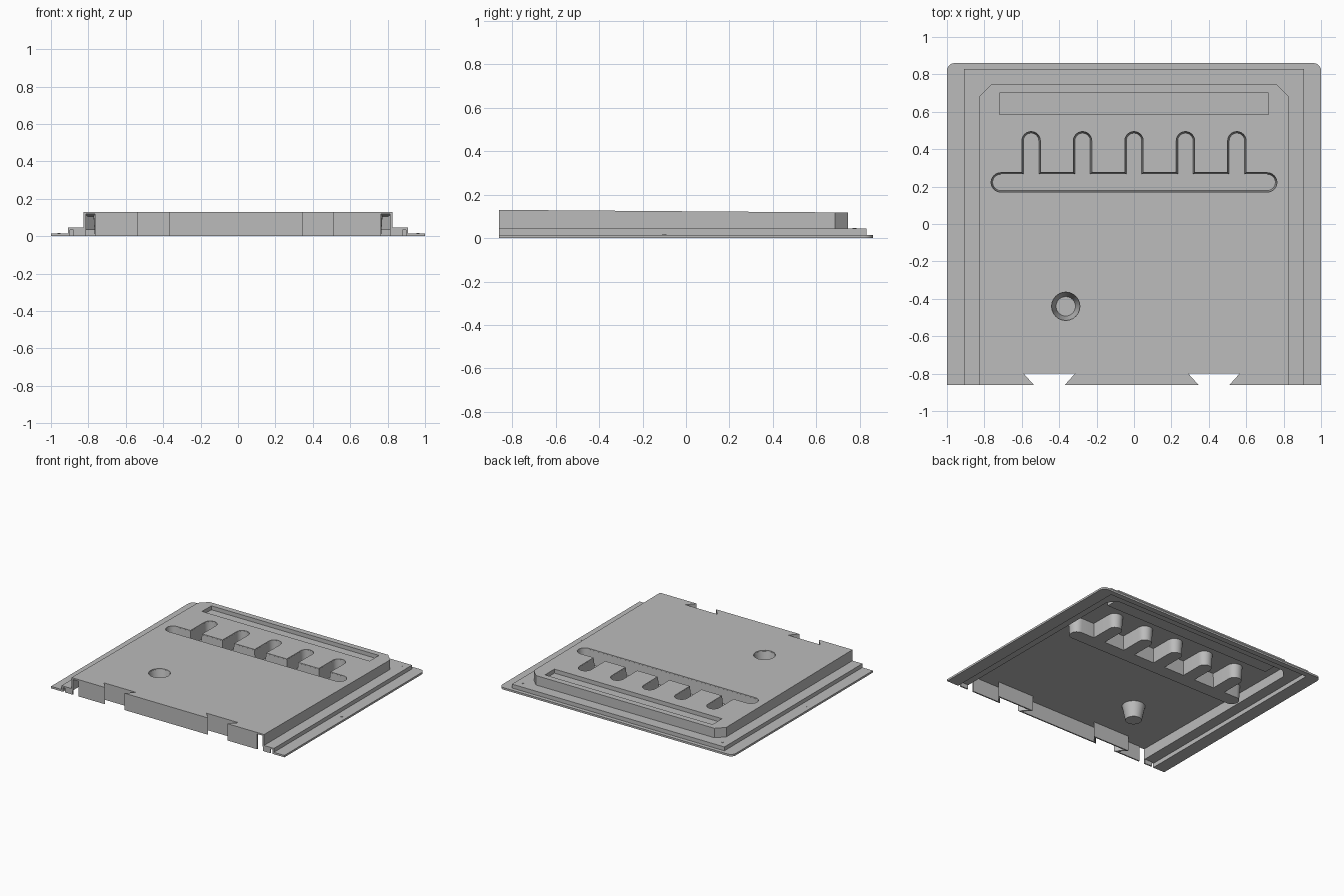
import bpy, bmesh, math

cube = bpy.data.objects.get("Cube")
if cube:
    bpy.data.objects.remove(cube, do_unlink=True)

grey = bpy.data.materials.new("plain grey")
grey.use_nodes = True
grey.diffuse_color = (0.5, 0.5, 0.5, 1)
grey.node_tree.nodes["Principled BSDF"].inputs["Base Color"].default_value = (0.5, 0.5, 0.5, 1)

T = 0.012        # sheet thickness
FRONT = -0.86
OPEN = -0.95     # cutters run past the front edge


def deck(y):
    """Height of the gently sloping deck."""
    return 0.13 - 0.0075 * (y - FRONT)


def prism(name, pts, z0, z1, low=None):
    """Prism from an outline; z1 may be a function of y, low is a drafted bottom outline."""
    top_z = z1 if callable(z1) else (lambda y: z1)
    bm = bmesh.new()
    bottom = [bm.verts.new((x, y, z0)) for x, y in (low or pts)]
    top = [bm.verts.new((x, y, top_z(y))) for x, y in pts]
    bm.faces.new(bottom[::-1])
    bm.faces.new(top)
    n = len(pts)
    for i in range(n):
        j = (i + 1) % n
        bm.faces.new((bottom[i], bottom[j], top[j], top[i]))
    bmesh.ops.recalc_face_normals(bm, faces=bm.faces)
    mesh = bpy.data.meshes.new(name)
    bm.to_mesh(mesh)
    bm.free()
    mesh.materials.append(grey)
    ob = bpy.data.objects.new(name, mesh)
    bpy.context.collection.objects.link(ob)
    return ob


def cut(ob, *cutters):
    """Subtract the cutters, bake the result and delete them."""
    for c in cutters:
        c.hide_render = True
        mod = ob.modifiers.new("cut", 'BOOLEAN')
        mod.operation = 'DIFFERENCE'
        mod.solver = 'EXACT'
        mod.object = c
    bpy.context.view_layer.update()
    graph = bpy.context.evaluated_depsgraph_get()
    baked = bpy.data.meshes.new_from_object(ob.evaluated_get(graph))
    ob.modifiers.clear()
    ob.data = baked
    for c in cutters:
        bpy.data.objects.remove(c, do_unlink=True)
    return ob


def rect(x, y0, y1):
    return [(-x, y0), (x, y0), (x, y1), (-x, y1)]


def arc(cx, cy, r, a0, a1, n=12):
    angles = [math.radians(a0 + (a1 - a0) * i / n) for i in range(n + 1)]
    return [(cx + r * math.cos(a), cy + r * math.sin(a)) for a in angles]


def raised_outline(d=0, front=FRONT):
    x, y, c = 0.825 - d, 0.745 - d, 0.06
    return [(-x, front), (x, front), (x, y - c), (x - c, y), (c - x, y), (-x, y - c)]


def comb(d=0):
    """Long slot with five round-ended fingers, offset outward by d."""
    r, f, cy = 0.0525 + d, 0.05 + d, 0.2225
    pts = arc(-0.7125, cy, r, 270, 90) + []
    for i in range(5):
        cx = -0.55 + 0.275 * i
        pts += [(cx - f, cy + r)] + arc(cx, 0.445, f, 180, 0) + [(cx + f, cy + r)]
    return pts + arc(0.7125, cy, r, 90, -90)


def cup(r):
    return arc(-0.365, -0.44, r, 0, 345, 23)


def notch(cx, d=0):
    """Dovetail path along the front edge, offset into the panel by d."""
    y0, y1 = FRONT + d, -0.80 + d
    a, b = 0.083 + 2.2 * d, 0.137 + 2.2 * d
    return [(cx - a, y0), (cx - b, y1), (cx + b, y1), (cx + a, y0)]


NOTCHES = (-0.4525, 0.4275)


def notch_cutter(cx):
    p = notch(cx)
    return prism("notch_cutter", [(p[0][0], OPEN)] + p + [(p[3][0], OPEN)], -0.1, 0.3)


# Outer flange with rounded rear corners
flange = [(-1, FRONT), (1, FRONT)] + arc(0.96, 0.82, 0.04, 0, 90, 6) + arc(-0.96, 0.82, 0.04, 90, 180, 6)
cut(prism("outer_flange", flange, 0, 0.015),
    prism("flange_opening", rect(0.90, OPEN, 0.82), -0.1, 0.1))

# Low step around the raised deck
cut(prism("lower_step", rect(0.91, FRONT, 0.83), 0, 0.045),
    prism("step_hollow", rect(0.91 - T, OPEN, 0.83 - T), -0.1, 0.045 - T),
    prism("step_opening", raised_outline(T, OPEN), -0.1, 0.1))

# Raised deck shell with its openings
cut(prism("raised_deck", raised_outline(), 0.033, deck),
    prism("deck_hollow", raised_outline(T, OPEN), -0.1, lambda y: deck(y) - T),
    prism("comb_opening", comb(), -0.1, 0.2),
    prism("cup_opening", cup(0.077), -0.1, 0.2),
    prism("tray_opening", rect(0.718, 0.585, 0.70), -0.1, 0.2),
    *[notch_cutter(cx) for cx in NOTCHES])

# Comb pocket, round cup and shallow tray hanging below the deck
cut(prism("comb_pocket", comb(0.008), 0, 0.115, low=comb(0)),
    prism("comb_space", comb(0), 0.008, 0.125, low=comb(-0.009)))
cut(prism("round_cup", cup(0.083), 0.002, 0.12, low=cup(0.058)),
    prism("cup_space", cup(0.077), 0.010, 0.125, low=cup(0.052)))
cut(prism("shallow_tray", rect(0.726, 0.577, 0.708), 0.08, 0.112),
    prism("tray_space", rect(0.718, 0.585, 0.70), 0.088, 0.2))

# Front wall folded around the dovetail notches
END = 0.765
outer, inner = [(-END, FRONT)], [(-END, FRONT + 0.01)]
for cx in NOTCHES:
    outer += notch(cx)
    inner += notch(cx, 0.01)
outer.append((END, FRONT))
inner.append((END, FRONT + 0.01))
prism("front_wall", outer + inner[::-1], 0, lambda y: deck(y) - 0.002)

# Short front plates closing the step
for side, label in ((1, "left"), (-1, "right")):
    plate = [(side * x, y) for x, y in
             ((0.815, FRONT), (0.88, FRONT), (0.88, FRONT + 0.01), (0.815, FRONT + 0.01))]
    prism(label + "_step_front", plate, 0, 0.04)
    # Small triangular fixing marks
    for part, x, y, z in (("rear", 0.855, 0.775, 0.044), ("side", 0.96, -0.10, 0.014)):
        prism(label + "_" + part + "_mark", arc(side * x, y, 0.011, 0, 240, 2), z, z + 0.003)

# Smooth the rounded walls, keep the edges crisp
bpy.ops.object.select_all(action='DESELECT')
for ob in bpy.context.collection.objects:
    if ob.type == 'MESH' and grey.name in ob.data.materials:
        ob.select_set(True)
        bpy.context.view_layer.objects.active = ob
bpy.ops.object.shade_smooth_by_angle(angle=math.radians(30))
